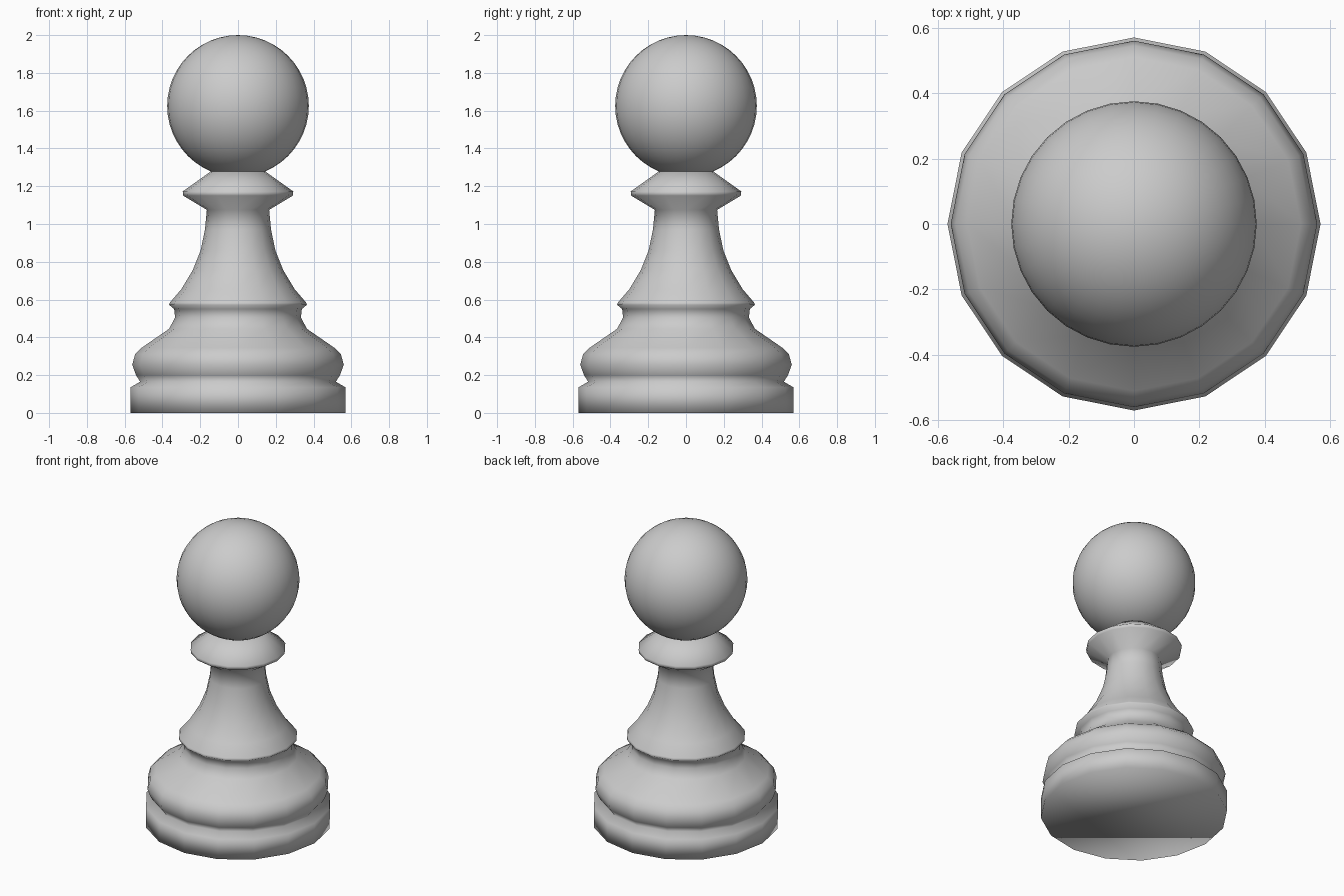
import bpy, bmesh
from math import cos, sin, tau

if "Cube" in bpy.data.objects:
    bpy.data.objects.remove(bpy.data.objects["Cube"])

SIDES = 16


def finish(name, bm):
    bmesh.ops.recalc_face_normals(bm, faces=bm.faces)
    for f in bm.faces:
        f.smooth = True
    mesh = bpy.data.meshes.new(name)
    bm.to_mesh(mesh)
    bm.free()
    obj = bpy.data.objects.new(name, mesh)
    bpy.context.collection.objects.link(obj)
    return obj


def lathe(name, profile):
    """Revolve (radius, height) points around z and cap both ends."""
    bm = bmesh.new()
    rings = [[bm.verts.new((r * cos(tau * i / SIDES), r * sin(tau * i / SIDES), z))
              for i in range(SIDES)] for r, z in profile]
    for low, high in zip(rings, rings[1:]):
        for i in range(SIDES):
            j = (i + 1) % SIDES
            bm.faces.new((low[i], low[j], high[j], high[i]))
    bm.faces.new(rings[0][::-1])
    bm.faces.new(rings[-1])
    return finish(name, bm)


# Turned body: plinth, bulge, lower ring, flared stem and collar
lathe("body", [
    (0.57, 0.0), (0.57, 0.135),                                   # plinth
    (0.518, 0.165), (0.54, 0.20), (0.56, 0.255), (0.545, 0.31),   # bulge
    (0.51, 0.345), (0.365, 0.445), (0.333, 0.505), (0.338, 0.55),
    (0.365, 0.572), (0.36, 0.585),                                # lower ring
    (0.30, 0.655), (0.24, 0.755), (0.198, 0.86), (0.175, 0.97),   # stem
    (0.165, 1.075),
    (0.29, 1.15), (0.293, 1.172), (0.145, 1.278),                 # collar
])

# Round head
bm = bmesh.new()
bmesh.ops.create_uvsphere(bm, u_segments=32, v_segments=24, radius=0.375)
finish("head", bm).location = (0, 0, 1.625)
